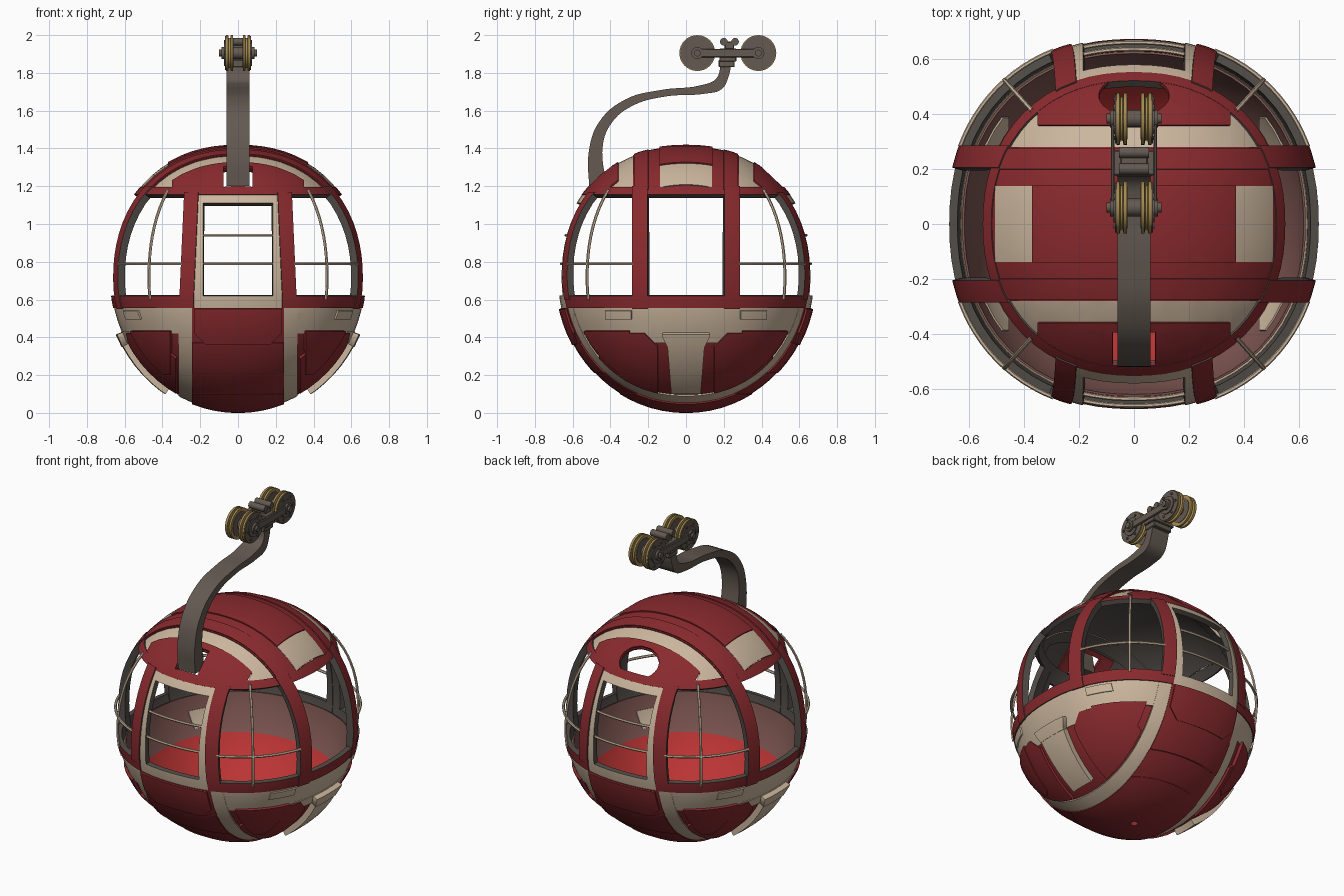
import bpy, bmesh
from math import sin, cos, pi, radians, hypot
from mathutils import Vector, Matrix

if "Cube" in bpy.data.objects:
    bpy.data.objects.remove(bpy.data.objects["Cube"], do_unlink=True)


def material(name, *rgb):
    m = bpy.data.materials.new(name)
    m.use_nodes = True
    m.diffuse_color = (*rgb, 1)
    m.node_tree.nodes["Principled BSDF"].inputs["Base Color"].default_value = (*rgb, 1)
    return m


red = material("deep red", .25, .023, .027)
beige = material("beige", .6, .47, .34)
steel = material("warm grey", .125, .1, .082)
gold = material("dull gold", .38, .26, .08)
floor_red = material("floor red", .5, .034, .034)
mauve = material("dusty mauve", .2, .09, .08)
lining = material("dark lining", .085, .074, .065)

# rounded ball of the cabin: Q squares the plan a little, the belly is rounder than the roof
RX, RY, RZ, CZ, Q = .67, .673, .7, .71, 2.22
parts = []


def add(name, data, *mats):
    ob = bpy.data.objects.new(name, data)
    bpy.context.collection.objects.link(ob)
    for m in mats:
        data.materials.append(m)
    parts.append(ob)
    return ob


def mesh_part(name, bm, *mats):
    me = bpy.data.meshes.new(name)
    bmesh.ops.recalc_face_normals(bm, faces=bm.faces)
    bm.to_mesh(me)
    bm.free()
    return add(name, me, *mats)


def plan(x, y):
    return (abs(x / RX)**Q + abs(y / RY)**Q)**(1 / Q)


def power(dz):
    return 2.2 if dz > 0 else 2.0


# --- cabin panels: regions of the ball bounded by planes a|x| + b|y| + cz <= d
def box(x=(0, 1), y=(0, 1), z=(0, 2), tilt=0):
    t0 = tilt * .62
    low = (-1, 0, -tilt, -x[0] - t0) if x[0] else (-1, 0, 0, 0)
    return [low, (1, 0, tilt, x[1] + t0), (0, -1, 0, -y[0]),
            (0, 1, 0, y[1]), (0, 0, -1, -z[0]), (0, 0, 1, z[1])]


def inside(c, region):
    return all(a * abs(c.x) + b * abs(c.y) + k * c.z <= d + 1e-4 for a, b, k, d in region)


def cut(bm, n, d):
    bmesh.ops.bisect_plane(bm, geom=bm.verts[:] + bm.edges[:] + bm.faces[:], dist=1e-5,
                           plane_co=n * d / n.length_squared, plane_no=n)


def panel(name, mat, region, lift=0, thick=.025, void=None, holes=(), inner=None, rim_slot=0):
    bm = bmesh.new()
    bmesh.ops.create_uvsphere(bm, u_segments=64, v_segments=36, radius=1)
    for v in bm.verts:
        d = v.co.normalized()
        p = power(d.z)
        s = (plan(d.x, d.y)**p + abs(d.z / RZ)**p)**(-1 / p)
        v.co = d * (s + lift) + Vector((0, 0, CZ))
    for a, b, k, d in region + (void or []):
        for sx in ((1, -1) if a else (1,)):
            for sy in ((1, -1) if b else (1,)):
                cut(bm, Vector((a * sx, b * sy, k)), d)
    # holes are (centre y, half width, half depth, sides), seen from above
    rims = []
    for cy, rx, ry, n in holes:
        rim = []
        for i in range(n):
            c, s = cos(2 * pi * i / n), sin(2 * pi * i / n)
            rim.append((Vector((c, s, 0)), hypot(rx * c, ry * s) + s * cy))
            cut(bm, *rim[-1])
        rims.append(rim)
    drop = []
    for f in bm.faces:
        c = f.calc_center_median()
        if (not inside(c, region) or (void and inside(c, void))
                or any(all(n.dot(c) <= d + 1e-4 for n, d in rim) for rim in rims)):
            drop.append(f)
    bmesh.ops.delete(bm, geom=drop, context='FACES')
    bmesh.ops.remove_doubles(bm, verts=bm.verts, dist=2e-4)
    me = bpy.data.meshes.new(name)
    bm.to_mesh(me)
    bm.free()
    ob = add(name, me, mat, inner or mat)
    mod = ob.modifiers.new("thickness", 'SOLIDIFY')
    mod.thickness, mod.offset = thick, -1
    mod.material_offset, mod.material_offset_rim = 1, rim_slot


# window frame, dark on its inner faces and edges
frame = dict(inner=lining, rim_slot=1)
panel("upper_ring", red, box(z=(1.155, 1.195)), .006, .03, **frame)
panel("window_belt", red, box(x=(.235, 1), z=(.555, .62)), .008, .03, **frame)
panel("door_posts", red, box(x=(.235, .31), y=(.3, 1), z=(.6, 1.17), tilt=.045), .012, .035, **frame)
panel("side_posts", red, box(x=(.3, 1), y=(.205, .285), z=(.55, 1.2)), .013, .04, **frame)
panel("door_frames", beige, box(x=(0, .24), y=(.3, 1), z=(.55, 1.155), tilt=.045), .004, .03,
      void=box(x=(0, .185), y=(.3, 1), z=(.62, 1.11)), **frame)

# roof
ROOF = (1.185, 2)
skylight = box(x=(.37, .505), y=(0, .138), z=ROOF)
holes = [(-.455, .078, .06, 4), (.467, .128, .072, 20)]
panel("roof_centre", red, box(y=(0, .28), z=ROOF), .002, void=skylight, inner=lining)
panel("roof_crown", red, box(x=(0, .37), y=(0, .14), z=ROOF), .01, .01)
panel("roof_ribs", red, box(x=(0, .52), y=(.2, .275), z=ROOF), .008, .01)
panel("skylights", beige, skylight, .004, inner=lining)
panel("roof_stripes", beige, box(x=(0, .35), y=(.28, .36), z=ROOF), -.002, inner=lining)
panel("roof_corners", beige, box(x=(.35, 1), y=(.28, 1), z=ROOF), -.002, inner=lining)
panel("roof_caps", red, box(x=(0, .35), y=(.36, 1), z=ROOF), .005, .014, holes=holes, inner=lining)
panel("hole_collars", red, box(x=(0, .16), y=(.37, .545), z=ROOF), -.007, .01, holes=holes)

# lower body
panel("belly_strips", beige, box(x=(.24, .315), z=(0, .555)), .003)
for i, z in enumerate([(0, .1), (.1, .21), (.21, .37), (.37, .555)]):
    panel("keel_plate_%d" % i, red, box(x=(0, .244), z=z), .011 - .004 * (i % 2))
panel("door_hatches", red, box(x=(0, .232), y=(.3, 1), z=(.36, .55)) + [(1, 0, -1, -.19)], .018, .02)
panel("belly_band", beige, box(x=(.315, 1), z=(.42, .555)), .002)
panel("belly_shell", red, box(x=(.315, 1), z=(0, .42)), -.003)
panel("belly_panels", red, box(x=(.33, 1), y=(.15, .46), z=(.1, .42)) + [(0, -1, 1, .2)], .012, .015)
panel("corner_panels", red, box(x=(.36, 1), y=(.3, 1), z=(.2, .43)), .016, .02)
panel("side_band_drop", beige, box(x=(.315, 1), y=(0, .26), z=(.37, .43)) + [(0, 1, -1, -.15)], .006, .01)
panel("side_bumper", beige, box(x=(.3, 1), z=(.1, .4)) + [(0, 1, -.08, .07)], .033, .05)
panel("side_bumper_head", beige, box(x=(.3, 1), y=(0, .125), z=(.35, .415)) + [(0, 1, -.5, -.075)], .037, .05)
panel("latches", beige, box(x=(.4, 1), y=(.29, .43), z=(.495, .54)), .011, .012)

# interior
panel("floor_bowl", floor_red, box(z=(0, .36)), -.033, .008)
panel("wall_lining", mauve, box(z=(.36, .58)), -.033, .008)
panel("wall_pads", beige, box(x=(.46, .57), y=(.28, .39), z=(.4, .5)), -.039, .008)


# --- window rails
def on_ball(angle, z, lift):
    c, s = cos(angle), sin(angle)
    p = power(z - CZ)
    r = (1 - abs((z - CZ) / RZ)**p)**(1 / p) / plan(c, s) + lift
    return Vector((r * c, r * s, z))


def rail(name, pts):
    cu = bpy.data.curves.new(name, 'CURVE')
    cu.dimensions, cu.bevel_depth, cu.bevel_resolution = '3D', .008, 1
    sp = cu.splines.new('POLY')
    sp.points.add(len(pts) - 1)
    for p, q in zip(sp.points, pts):
        p.co = (*q, 1)
    add(name, cu, beige)


def arc(a, b, z, lift):
    return [on_ball(radians(a + (b - a) * i / 12), z, lift) for i in range(13)]


for sx in (1, -1):
    for sy in (1, -1):
        flip = Matrix.Diagonal((sx, sy, 1))
        rail("corner_rail", [flip @ p for p in arc(24, 65, .79, .01)])
        rail("corner_mullion", [flip @ on_ball(radians(48), .6 + .58 * i / 12, .01) for i in range(13)])
for turn in (0, 180):
    for z in (.79, .94):
        rail("door_rail", arc(73 + turn, 107 + turn, z, -.01))

# --- hanger arm: a curved side outline given width
outer = [(-.513, 1.2), (-.515, 1.38), (-.46, 1.54), (-.32, 1.66), (-.13, 1.71), (.08, 1.735),
         (.16, 1.77), (.185, 1.85)]
inner_edge = [(.24, 1.85), (.225, 1.78), (.19, 1.715), (.1, 1.69), (-.11, 1.675), (-.285, 1.625),
              (-.39, 1.54), (-.44, 1.42), (-.42, 1.2)]
cu = bpy.data.curves.new("hanger_arm", 'CURVE')
cu.dimensions, cu.fill_mode, cu.extrude, cu.resolution_u = '2D', 'BOTH', .06, 6
sp = cu.splines.new('BEZIER')
outline = outer + inner_edge
sp.bezier_points.add(len(outline) - 1)
for bp, (y, z) in zip(sp.bezier_points, outline):
    bp.co = (y, z, 0)
    end = z in (1.2, 1.85)
    bp.handle_left_type = bp.handle_right_type = 'VECTOR' if end else 'AUTO'
sp.use_cyclic_u = True
arm = add("hanger_arm", cu, steel)
arm.matrix_world = Matrix(((0, 0, 1, 0), (1, 0, 0, 0), (0, 1, 0, 0), (0, 0, 0, 1)))


# --- carriage with pulleys
def block(name, centre, size):
    bm = bmesh.new()
    bmesh.ops.create_cube(bm, size=1)
    bmesh.ops.scale(bm, vec=size, verts=bm.verts)
    bmesh.ops.bevel(bm, geom=bm.edges[:], offset=.004, segments=1, affect='EDGES')
    bmesh.ops.translate(bm, vec=centre, verts=bm.verts)
    mesh_part(name, bm, steel)


def lathe(name, mat, centre, profile, sides=32):
    # profile holds (x, radius) pairs turned around the x axis
    bm = bmesh.new()
    vs = [bm.verts.new((x, 0, r)) for x, r in profile]
    es = [bm.edges.new(pair) for pair in zip(vs, vs[1:])]
    bmesh.ops.spin(bm, geom=vs + es, cent=(0, 0, 0), axis=(1, 0, 0), angle=2 * pi, steps=sides)
    bmesh.ops.remove_doubles(bm, verts=bm.verts, dist=1e-5)
    bmesh.ops.translate(bm, vec=centre, verts=bm.verts)
    mesh_part(name, bm, mat)


def rod(name, centre, half, r, sides=16):
    lathe(name, steel, centre, [(-half, 0), (-half, r), (half, r), (half, 0)], sides)


AXLE = 1.905
for y in (.06, .383):
    rod("axle", (0, y, AXLE), .1, .018)
    rod("axle_collar", (0, y, AXLE), .088, .032)
    for s in (1, -1):
        lathe("pulley", gold, (s * .045, y, AXLE),
              [(-.019, 0), (-.019, .095), (-.007, .095), (-.004, .08),
               (.004, .08), (.007, .095), (.019, .095), (.019, 0)])
        rod("pulley_disc", (s * .06, y, AXLE), .009, .091, 32)
        rod("pulley_inner_disc", (s * .03, y, AXLE), .007, .076, 32)
        rod("pulley_boss", (s * .06, y, AXLE), .015, .055, 24)
        for i in range(6):
            a = i * pi / 3
            rod("pulley_bolt", (s * .065, y + .07 * cos(a), AXLE + .07 * sin(a)), .01, .008, 6)
for s in (1, -1):
    block("side_beam", (s * .077, .222, AXLE), (.014, .32, .045))
block("hanger_block", (0, .222, 1.895), (.15, .09, .07))
block("hanger_foot", (0, .215, 1.85), (.13, .085, .04))
block("roller_bracket", (0, .23, 1.945), (.1, .05, .04))
for y in (.2, .26):
    rod("guide_roller", (0, y, 1.965), .055, .02)

# --- bake curves and thickness, then smooth with crisp edges
bpy.ops.object.select_all(action='DESELECT')
for ob in parts:
    ob.select_set(True)
bpy.context.view_layer.objects.active = parts[0]
bpy.ops.object.convert(target='MESH')
bpy.ops.object.shade_smooth_by_angle(angle=radians(32))
